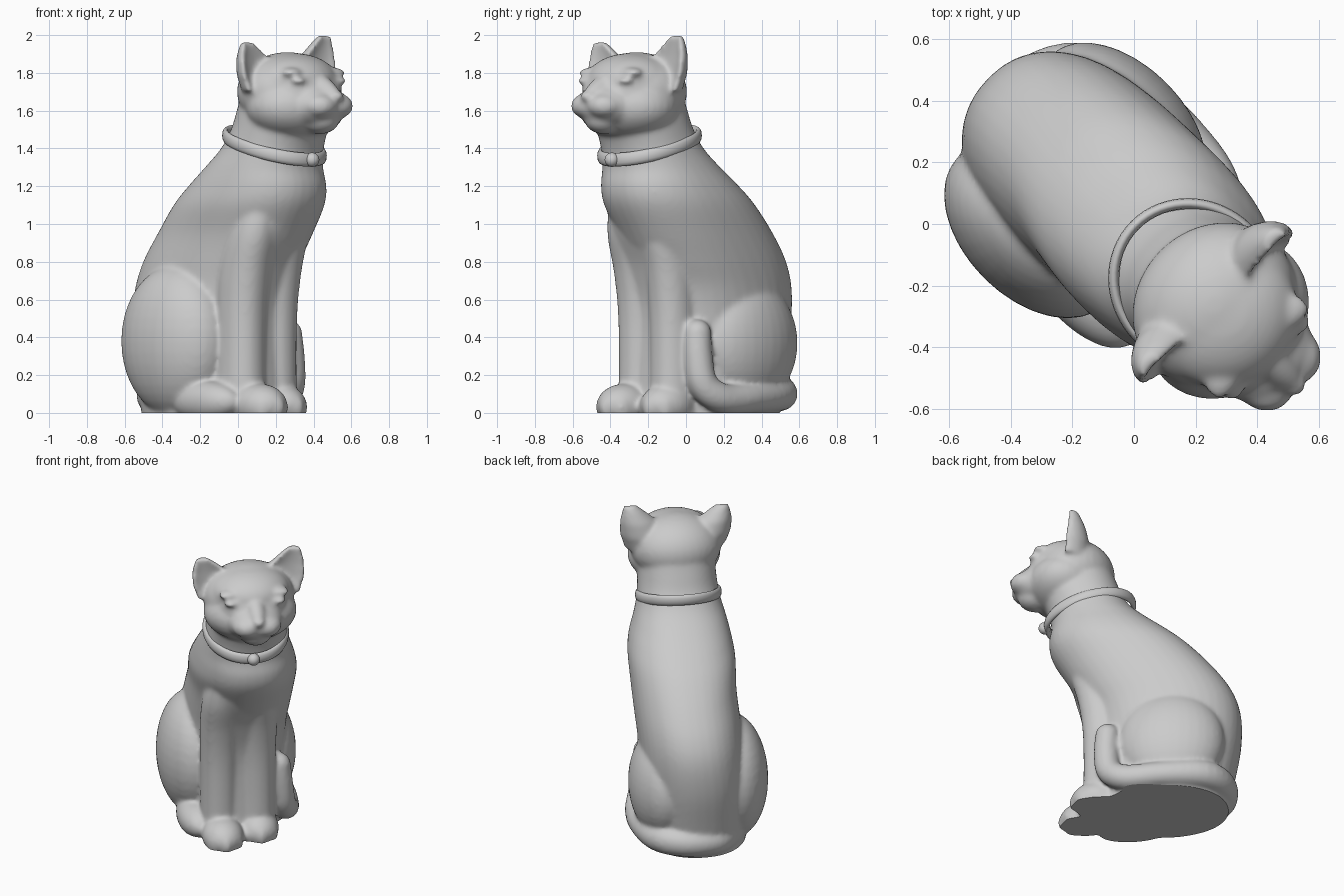
import bpy, bmesh
from math import sin, cos, pi, radians
from mathutils import Matrix, Vector

if "Cube" in bpy.data.objects:
    bpy.data.objects.remove(bpy.data.objects["Cube"])

# Built facing +X (local), then the whole statue is turned 45 degrees to the right
TURN = Matrix.Rotation(radians(-45), 4, 'Z')
bm = bmesh.new()


def spline(rows, steps=5):
    """Catmull-Rom resampling of a list of tuples."""
    p = [rows[0]] + list(rows) + [rows[-1]]
    out = []
    for i in range(1, len(p) - 2):
        for k in range(steps):
            t = k / steps
            out.append([0.5 * (2 * b + (c - a) * t + (2 * a - 5 * b + 4 * c - d) * t * t
                               + (3 * b - a - 3 * c + d) * t ** 3)
                        for a, b, c, d in zip(p[i - 1], p[i], p[i + 1], p[i + 2])])
    return out + [list(rows[-1])]


def skin(target, rings):
    """Closed tube through rings of points."""
    vs = [[target.verts.new(c) for c in r] for r in rings]
    n = len(vs[0])
    faces = [target.faces.new((a[i], a[(i + 1) % n], b[(i + 1) % n], b[i]))
             for a, b in zip(vs, vs[1:]) for i in range(n)]
    faces += [target.faces.new(vs[0][::-1]), target.faces.new(vs[-1])]
    bmesh.ops.recalc_face_normals(target, faces=faces)


def loft(rows, n=2.2, seg=40):
    """Rows: height, back, front, right, left limits of a rounded section."""
    rings = []
    for z, b, f, r, l in spline(rows):
        ring = []
        for i in range(seg):
            c, s = cos(2 * pi * i / seg), sin(2 * pi * i / seg)
            pw = lambda t: (1 if t > 0 else -1) * abs(t) ** (2 / n)
            ring.append(((b + f) / 2 + (f - b) / 2 * pw(c), (r + l) / 2 + (l - r) / 2 * pw(s), z))
        rings.append(ring)
    skin(bm, rings)


def blob(target, c, r, pitch=0, yaw=0):
    m = (Matrix.Translation(c) @ Matrix.Rotation(radians(yaw), 4, 'Z')
         @ Matrix.Rotation(radians(pitch), 4, 'Y') @ Matrix.Diagonal((*r, 1)))
    bmesh.ops.create_uvsphere(target, u_segments=32, v_segments=20, radius=1, matrix=m)


def tube(path, seg=20):
    """Path rows: x, y, z, radius."""
    pts = spline(path)
    rings = []
    for i, p in enumerate(pts):
        a, b = pts[max(i - 1, 0)], pts[min(i + 1, len(pts) - 1)]
        q = (Vector(b[:3]) - Vector(a[:3])).to_track_quat('Z', 'Y')
        rings.append([Vector(p[:3]) + q @ Vector((cos(2 * pi * k / seg), sin(2 * pi * k / seg), 0)) * p[3]
                      for k in range(seg)])
    skin(bm, rings)
    for p in (path[0], path[-1]):
        blob(bm, p[:3], (p[3],) * 3)


def finish(name, mesh_bm):
    mesh_bm.transform(TURN)
    me = bpy.data.meshes.new(name)
    mesh_bm.to_mesh(me)
    mesh_bm.free()
    ob = bpy.data.objects.new(name, me)
    bpy.context.collection.objects.link(ob)
    for p in me.polygons:
        p.use_smooth = abs(p.normal.z) < 0.999 or p.center.z > 0.01
    return ob


# Torso and neck
loft([(-.06, -.57, .22, -.33, .30), (.2, -.62, .22, -.34, .31), (.45, -.665, .22, -.33, .32),
      (.65, -.665, .25, -.31, .33), (.8, -.615, .33, -.30, .34), (.95, -.51, .42, -.295, .345),
      (1.1, -.375, .505, -.31, .345), (1.2, -.26, .525, -.30, .325), (1.3, -.13, .51, -.28, .29),
      (1.4, -.015, .525, -.255, .26), (1.5, .055, .56, -.243, .247), (1.6, .095, .60, -.238, .24),
      (1.7, .13, .60, -.23, .23)])

# Chest wall between the front legs
loft([(-.06, 0, .31, -.2, .14), (.1, 0, .285, -.2, .14), (.5, 0, .275, -.21, .15), (.75, .05, .325, -.23, .19),
      (.95, .1, .405, -.23, .22), (1.1, .15, .45, -.18, .18)], n=2.8)

# Haunches
blob(bm, (-.22, -.25, .38), (.34, .22, .40))
blob(bm, (-.25, .20, .37), (.33, .20, .34))

# Front legs and paws
for v, fwd in ((-.15, .31), (.085, .22)):
    loft([(-.06, .02, .31, v - .12, v + .12), (.3, .04, .305, v - .115, v + .115),
          (.55, .04, .312, v - .118, v + .118), (.75, .06, .34, v - .122, v + .122),
          (.95, .13, .39, v - .115, v + .115), (1.15, .2, .40, v - .07, v + .07)], seg=28)
    blob(bm, (fwd, v, .04), (.165, .13, .115))
    for t in (-.065, 0, .065):
        blob(bm, (fwd + .10 - abs(t) * .6, v + t, .03), (.075, .05, .08))

# Right hind paw
blob(bm, (.04, -.28, .06), (.23, .11, .11))

# Tail wrapped around the left side, tip turned up
tube([(-.43, -.20, .08, .08), (-.54, -.09, .09, .085), (-.555, .10, .10, .09), (-.45, .25, .10, .09),
      (-.2, .31, .08, .08), (.02, .30, .075, .08), (.13, .26, .15, .08), (.15, .24, .30, .078),
      (.145, .23, .42, .075)])

# Skull, cheeks, muzzle, chin and nose
blob(bm, (.37, 0, 1.70), (.25, .285, .21))
blob(bm, (.41, 0, 1.755), (.235, .25, .15))
blob(bm, (.43, 0, 1.62), (.24, .29, .18))
blob(bm, (.51, 0, 1.71), (.165, .215, .13), pitch=25)
blob(bm, (.59, 0, 1.625), (.16, .175, .12))
blob(bm, (.61, 0, 1.55), (.11, .10, .075))
blob(bm, (.645, 0, 1.725), (.14, .055, .05), pitch=32)
blob(bm, (.735, 0, 1.675), (.04, .042, .03))
for s in (-1, 1):
    blob(bm, (.665, s * .06, 1.625), (.10, .095, .07))
    # Closed eye lids
    blob(bm, (.592, s * .135, 1.757), (.045, .065, .022), yaw=-s * 30)
    blob(bm, (.545, s * .14, 1.80), (.06, .085, .03), yaw=-s * 30)

    # Ear with a hollow, forward-facing front
    rings = []
    for t, w, z in ((0, .15, 1.70), (.3, .145, 1.80), (.6, .112, 1.89), (.85, .068, 1.955), (1, .035, 1.995)):
        z -= .03 * t if s < 0 else -.005 * t
        cy, cx = s * (.17 + .12 * t), .40 - .04 * t
        back = [(cx - .9 * w * sin(a), cy + w * cos(a), z) for a in [pi * k / 10 for k in range(11)]]
        hollow = [(cx + .022 - .30 * w * sin(a), cy - .93 * w * cos(a), z)
                  for a in [pi * k / 10 for k in range(1, 10)]]
        rings.append(back + hollow)
    skin(bm, rings)

# Fuse the sculpted parts into one smooth skin
raw = finish("sculpt", bm)
rm = raw.modifiers.new("fuse", 'REMESH')
rm.mode, rm.voxel_size = 'VOXEL', .012
sm = raw.modifiers.new("soften", 'SMOOTH')
sm.factor, sm.iterations = .5, 14
fused = bpy.data.meshes.new_from_object(raw.evaluated_get(bpy.context.evaluated_depsgraph_get()))
bpy.data.objects.remove(raw)

# Flat base cut at the floor
body = bmesh.new()
body.from_mesh(fused)
bmesh.ops.bisect_plane(body, geom=body.verts[:] + body.edges[:] + body.faces[:], dist=1e-5,
                       plane_co=(0, 0, 0), plane_no=(0, 0, 1), clear_inner=True)
bmesh.ops.holes_fill(body, edges=[e for e in body.edges if e.is_boundary], sides=0)
body.transform(TURN.inverted())
finish("cat_body", body)

# Collar: a flattened band tilted down to the front
bm2 = bmesh.new()
N, M = 64, 12
grid = [[bm2.verts.new((.273 + (.268 + .018 * cos(b)) * cos(a), (.25 + .018 * cos(b)) * sin(a),
                        1.415 - .075 * cos(a) + .036 * sin(b)))
         for b in [2 * pi * j / M for j in range(M)]] for a in [2 * pi * i / N for i in range(N)]]
for i in range(N):
    for j in range(M):
        p, q, k = grid[i], grid[(i + 1) % N], (j + 1) % M
        bm2.faces.new((p[j], q[j], q[k], p[k]))
bmesh.ops.recalc_face_normals(bm2, faces=bm2.faces[:])
finish("collar", bm2)

# Bell
bm3 = bmesh.new()
blob(bm3, (.555, 0, 1.34), (.038, .038, .038))
finish("collar_bell", bm3)
